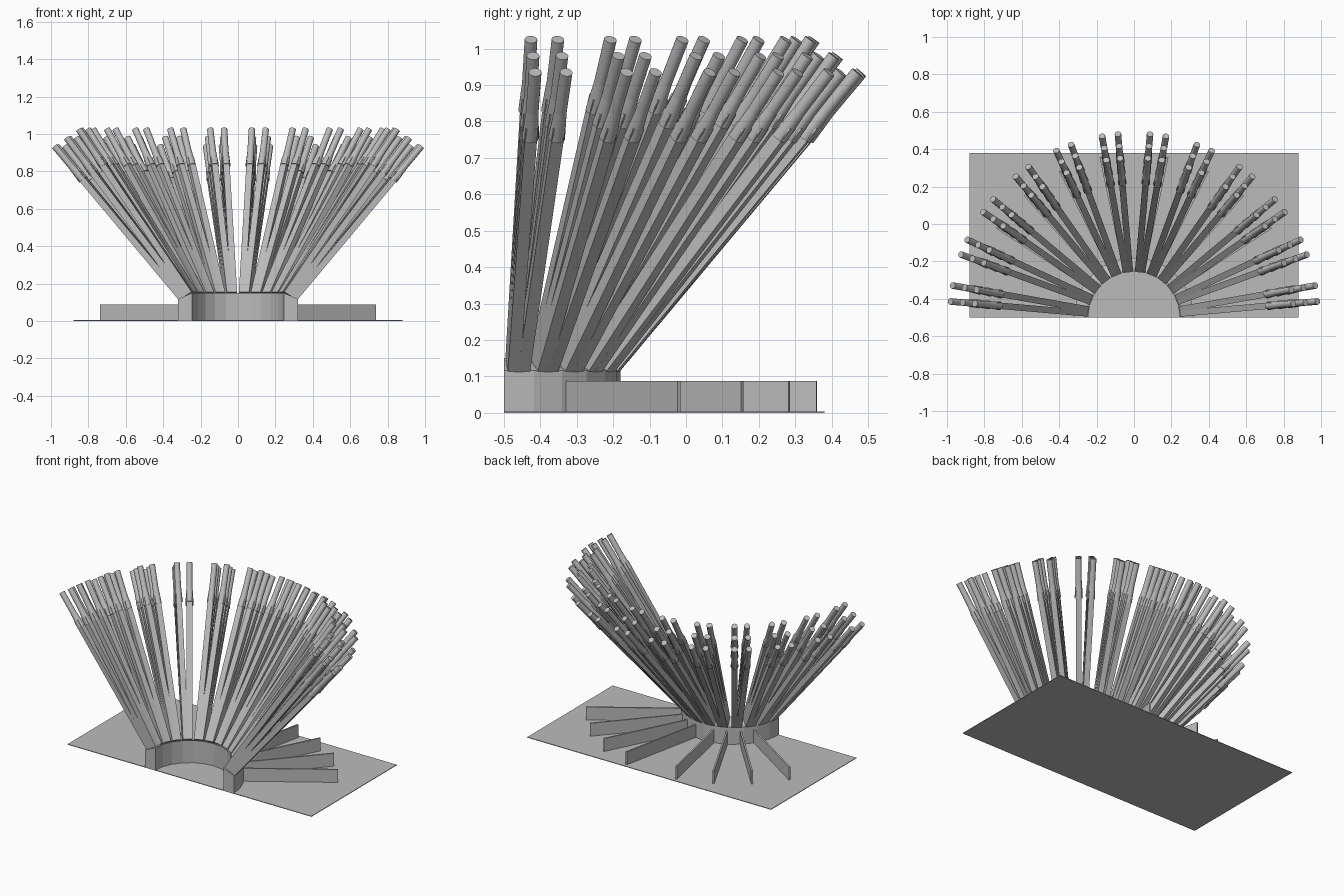
import bpy, bmesh
from math import radians, sin, cos
from mathutils import Vector, Matrix

old = bpy.data.objects.get("Cube")
if old:
    bpy.data.objects.remove(old, do_unlink=True)

grey = bpy.data.materials.new("plain grey")
grey.use_nodes = True
COLOUR = (0.5, 0.5, 0.5, 1)
grey.diffuse_color = COLOUR
grey.node_tree.nodes["Principled BSDF"].inputs["Base Color"].default_value = COLOUR

CENTRE = Vector((0, -0.5, 0))      # centre of the half circle


def finish(name, bm, smooth=False):
    bmesh.ops.recalc_face_normals(bm, faces=bm.faces)
    mesh = bpy.data.meshes.new(name)
    bm.to_mesh(mesh)
    bm.free()
    mesh.materials.append(grey)
    ob = bpy.data.objects.new(name, mesh)
    bpy.context.collection.objects.link(ob)
    if smooth:
        bpy.ops.object.select_all(action='DESELECT')
        ob.select_set(True)
        bpy.context.view_layer.objects.active = ob
        bpy.ops.object.shade_smooth_by_angle(angle=radians(40))
    return ob


def add_box(bm, size, matrix):
    bmesh.ops.create_cube(bm, size=1, matrix=matrix @ Matrix.Diagonal((*size, 1)))


def add_cone(bm, frame, start, end, r1, r2):
    bmesh.ops.create_cone(bm, cap_ends=True, segments=16, radius1=r1, radius2=r2,
                          depth=end - start,
                          matrix=frame @ Matrix.Translation((0, 0, (start + end) / 2)))


def polar(r, angle, z):
    return CENTRE + Vector((r * cos(angle), r * sin(angle), z))


# Thin ground plate
bm = bmesh.new()
add_box(bm, (1.76, 0.88, 0.004), Matrix.Translation((0, -0.06, 0.002)))
finish("ground_plate", bm)

# Half ring with a sloping top, swept in flat segments
bm = bmesh.new()
profile = [(0.245, 0), (0.32, 0), (0.32, 0.117), (0.245, 0.15)]
rings = [[bm.verts.new(polar(r, radians(15 * i), z)) for r, z in profile]
         for i in range(13)]
for a, b in zip(rings, rings[1:]):
    for k in range(4):
        n = (k + 1) % 4
        bm.faces.new((a[k], a[n], b[n], b[k]))
bm.faces.new(rings[0])
bm.faces.new(rings[-1])
finish("half_ring", bm)

# Low radial fins behind the ring, mirrored left and right
bm = bmesh.new()
for i in range(4):
    for angle in (33.2 + 15 * i, 146.8 - 15 * i):
        a = radians(angle)
        add_box(bm, (0.575, 0.01, 0.088),
                Matrix.Translation(polar(0.59, a, 0.044)) @ Matrix.Rotation(a, 4, 'Z'))
finish("radial_fins", bm)

# Pairs of columns, three leaning poles in each column
ROWS = [((0.303, 0.122), (0.985, 0.935)),
        ((0.281, 0.132), (0.92, 0.98)),
        ((0.259, 0.142), (0.855, 1.025))]
LENGTH = 1.06
poles, handles = bmesh.new(), bmesh.new()
for step in range(1, 36):
    if step % 3 == 0:
        continue
    a = radians(5 * step)
    side = Vector((-sin(a), cos(a), 0))
    for (r0, z0), (r1, z1) in ROWS:
        base, tip = polar(r0, a, z0), polar(r1, a, z1)
        axis = (tip - base).normalized()
        frame = Matrix((side.cross(axis), side, axis)).transposed().to_4x4()
        frame.translation = tip - axis * LENGTH
        add_box(poles, (0.034, 0.034, 0.87),
                frame @ Matrix.Translation((0, 0, 0.435)))
        add_cone(handles, frame, 0.825, 0.92, 0.0235, 0.0175)
        add_cone(handles, frame, 0.92, LENGTH, 0.0175, 0.0175)
finish("leaning_poles", poles)
finish("pole_handles", handles, smooth=True)
